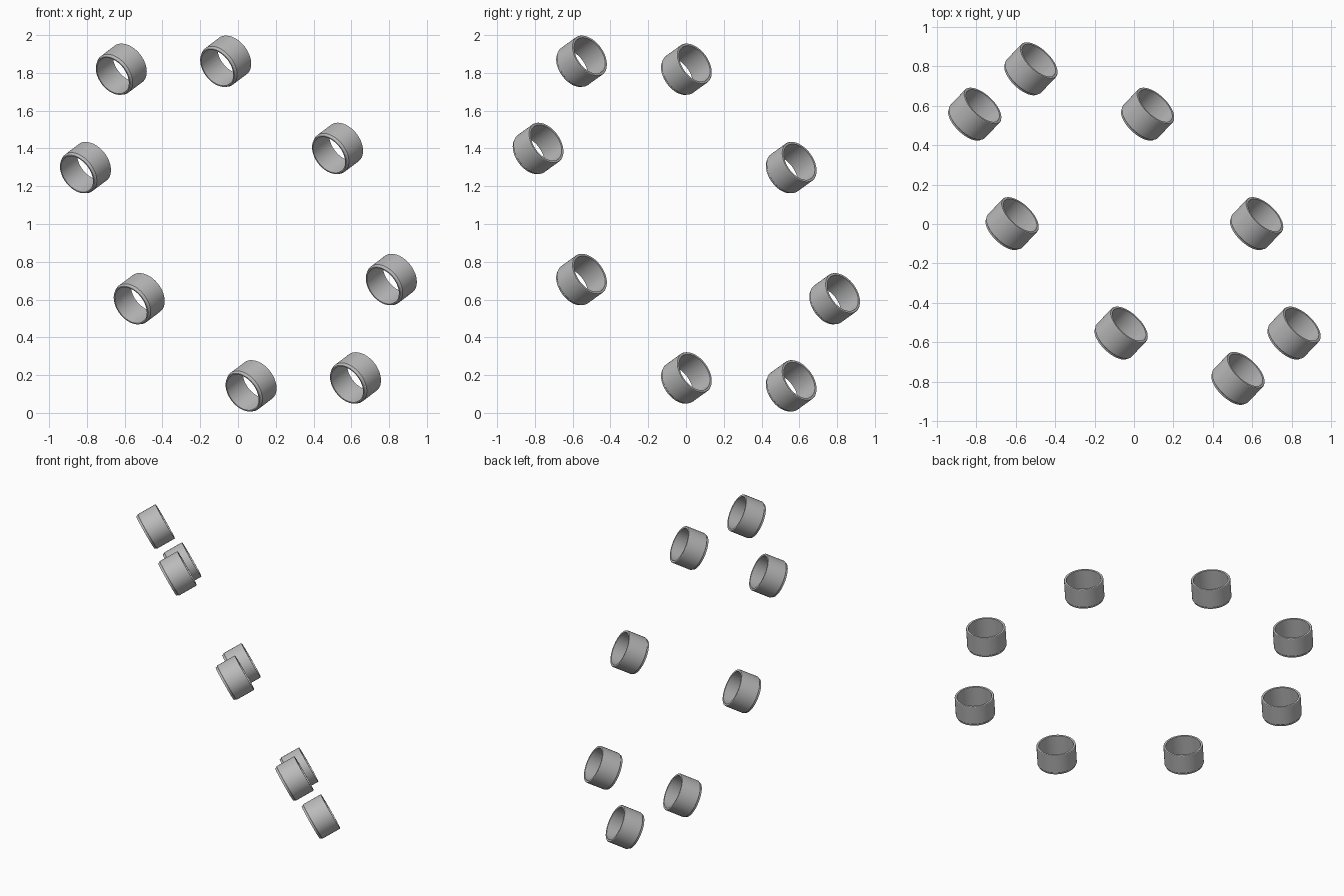
import bpy
import bmesh
import math
from mathutils import Vector

cube = bpy.data.objects.get("Cube")
if cube:
    bpy.data.objects.remove(cube, do_unlink=True)

# One grey material for every ring
grey = bpy.data.materials.new("mid grey")
grey.use_nodes = True
grey.diffuse_color = (0.5, 0.5, 0.5, 1)
grey.node_tree.nodes["Principled BSDF"].inputs["Base Color"].default_value = (0.5, 0.5, 0.5, 1)

COUNT = 8
SEGMENTS = 64
CENTRE = Vector((0, 0, 1))
SPOKE_A = Vector((-0.62, 0, 0.817))
SPOKE_B = Vector((0.525, -0.785, 0.398))
AXIS = SPOKE_A.cross(SPOKE_B).normalized()
HALF = 0.07

# Closed wall section as (radius, height): chamfered low end, flat high rim
SECTION = [(0.107, -HALF), (0.114, -HALF), (0.116, -HALF + 0.01),
           (0.121, -HALF + 0.015), (0.121, HALF - 0.003),
           (0.119, HALF), (0.107, HALF)]


def make_ring_mesh():
    """Spin the wall section into a short open tube."""
    bm = bmesh.new()
    loops = []
    for i in range(SEGMENTS):
        a = math.tau * i / SEGMENTS
        loops.append([bm.verts.new((r * math.cos(a), r * math.sin(a), h))
                      for r, h in SECTION])
    n = len(SECTION)
    for i in range(SEGMENTS):
        here, after = loops[i], loops[(i + 1) % SEGMENTS]
        for j in range(n):
            k = (j + 1) % n
            bm.faces.new((here[j], after[j], after[k], here[k]))
    bmesh.ops.recalc_face_normals(bm, faces=bm.faces)
    mesh = bpy.data.meshes.new("ring")
    bm.to_mesh(mesh)
    bm.free()
    mesh.materials.append(grey)
    return mesh


# Smooth walls with crisp rims
ring_mesh = make_ring_mesh()
first = bpy.data.objects.new("ring_1", ring_mesh)
bpy.context.collection.objects.link(first)
bpy.ops.object.select_all(action='DESELECT')
first.select_set(True)
bpy.context.view_layer.objects.active = first
bpy.ops.object.shade_smooth_by_angle(angle=math.radians(30))

# Rings evenly spaced round a tilted circle, all facing along its axis
turn = AXIS.to_track_quat('Z', 'Y')
for i in range(COUNT):
    ring = first
    if i:
        ring = bpy.data.objects.new(f"ring_{i + 1}", ring_mesh)
        bpy.context.collection.objects.link(ring)
    a = math.tau * i / COUNT
    ring.rotation_mode = 'QUATERNION'
    ring.rotation_quaternion = turn
    ring.location = CENTRE + SPOKE_A * math.cos(a) + SPOKE_B * math.sin(a)
